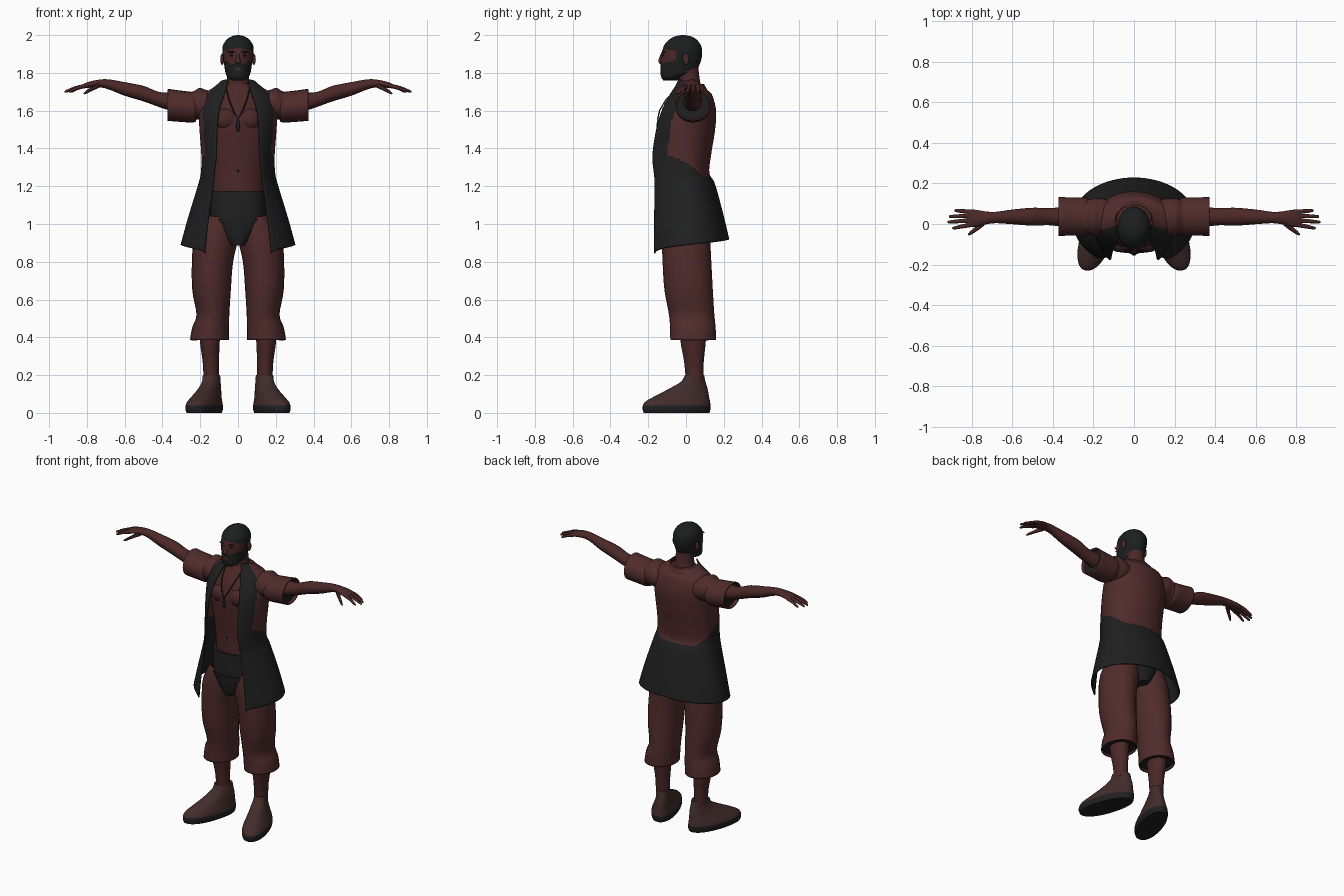
import bpy, bmesh
from math import sin, cos, pi, asin, radians
from mathutils import Matrix, Vector

if "Cube" in bpy.data.objects:
    bpy.data.objects.remove(bpy.data.objects["Cube"])


def material(name, r, g, b):
    m = bpy.data.materials.new(name)
    m.use_nodes = True
    m.diffuse_color = (r, g, b, 1)
    node = m.node_tree.nodes["Principled BSDF"]
    node.inputs["Base Color"].default_value = (r, g, b, 1)
    node.inputs["Roughness"].default_value = .8
    return m


SKIN = material("dark skin", .07, .021, .02)
CLOTH = material("maroon cloth", .08, .025, .024)
BLACK = material("black cloth", .014, .014, .014)
HAIR = material("black hair", .012, .013, .013)
SHOE = material("brown leather", .055, .026, .024)
parts = []


def finish(name, bm, mats, mirror=False, thick=0, rule=None):
    """Turn a bmesh into an object, colouring faces by a rule on their centre."""
    bmesh.ops.recalc_face_normals(bm, faces=bm.faces)
    if rule:
        for f in bm.faces:
            f.material_index = rule(f.calc_center_median())
    mesh = bpy.data.meshes.new(name)
    bm.to_mesh(mesh)
    bm.free()
    for m in mats:
        mesh.materials.append(m)
    ob = bpy.data.objects.new(name, mesh)
    bpy.context.collection.objects.link(ob)
    if mirror:
        ob.modifiers.new("Mirror", 'MIRROR').merge_threshold = .002
    if thick:
        s = ob.modifiers.new("Solidify", 'SOLIDIFY')
        s.thickness, s.offset = thick, 0
    parts.append(ob)
    return ob


def smooth_rows(rows, k):
    """Catmull-Rom interpolation between rows of values."""
    out = []
    for i in range(len(rows) - 1):
        a, b, c, d = (rows[max(0, min(len(rows) - 1, i + j))] for j in (-1, 0, 1, 2))
        for s in range(k):
            t = s / k
            out.append([q + t * ((r - p) + t * ((2*p - 5*q + 4*r - w) + t * (3*q - p - 3*r + w))) / 2
                        if s else q for p, q, r, w in zip(a, b, c, d)])
    return out + [list(rows[-1])]


def signed_pow(v, e):
    return abs(v) ** e * (1 if v > 0 else -1)


def loft(name, rings, mats, axis='z', n=24, k=4, p=2, caps=True, shear=0, **kw):
    """Skin rings of (x, y, z, radius, radius) placed across an axis."""
    u, v = {'z': ((1, 0, 0), (0, 1, 0)), 'x': ((0, 1, 0), (0, 0, 1))}[axis]
    u, v = Vector(u), Vector(v)
    bm = bmesh.new()
    loops = []
    for x, y, z, ru, rv in smooth_rows(rings, k):
        loop = []
        for i in range(n):
            a = 2 * pi * i / n
            co = Vector((x, y, z)) + u * ru * signed_pow(cos(a), 2 / p) + v * rv * signed_pow(sin(a), 2 / p)
            co.x -= shear * co.y
            loop.append(bm.verts.new(co))
        loops.append(loop)
    for lo, hi in zip(loops, loops[1:]):
        for i in range(n):
            bm.faces.new((lo[i], lo[(i + 1) % n], hi[(i + 1) % n], hi[i]))
    if caps:
        bm.faces.new(loops[0])
        bm.faces.new(loops[-1])
    return finish(name, bm, mats, **kw)


def ball(name, centre, size, mat, mirror=True):
    bm = bmesh.new()
    bmesh.ops.create_uvsphere(bm, u_segments=16, v_segments=10, radius=1,
                              matrix=Matrix.Translation(centre) @ Matrix.Diagonal((*size, 1)))
    finish(name, bm, [mat], mirror)


# Head with cropped hair and beard
def head_colour(c):
    x = abs(c.x)
    face = c.y < -.05 and 1.838 + .35 * x < c.z < 1.932 - .2 * x
    moustache = x < .03 and c.z < 1.847
    lips = x < .02 and c.y < -.1 and 1.814 < c.z < 1.824
    nape = c.y > 0 and c.z < 1.81
    return 0 if (face and not moustache) or lips or nape else 1


loft("head", [(0, -.085, 1.76, .03, .035), (0, -.075, 1.775, .053, .055), (0, -.045, 1.8, .066, .09),
              (0, -.032, 1.84, .073, .102), (0, -.025, 1.88, .079, .108), (0, -.02, 1.92, .083, .105),
              (0, -.018, 1.95, .078, .095), (0, -.016, 1.98, .056, .068), (0, -.016, 1.995, .028, .036),
              (0, -.016, 2, .006, .008)], [SKIN, HAIR], n=48, k=6, rule=head_colour)
loft("nose", [(0, -.122, 1.91, .007, .007), (0, -.131, 1.875, .011, .013), (0, -.133, 1.857, .016, .013),
              (0, -.126, 1.846, .01, .01)], [SKIN], n=12)
ball("eyebrow", (.034, -.119, 1.911), (.022, .009, .005), HAIR)
ball("eye", (.033, -.121, 1.892), (.012, .006, .005), HAIR)
ball("ear", (.084, 0, 1.872), (.01, .018, .03), SKIN)

# Neck and bare torso
loft("neck", [(0, .03, 1.64, .1, .07), (0, .022, 1.7, .076, .067), (0, .015, 1.75, .06, .06),
              (0, .01, 1.83, .055, .055)], [SKIN])
loft("torso", [(0, .01, 1.02, .145, .125), (0, 0, 1.18, .14, .123), (0, 0, 1.3, .15, .122),
               (0, 0, 1.42, .17, .13), (0, .005, 1.55, .183, .138), (0, .015, 1.64, .178, .12),
               (0, .025, 1.7, .13, .092), (0, .025, 1.74, .075, .07)], [SKIN], n=32)
ball("chest_muscle", (.062, -.095, 1.555), (.066, .045, .058), SKIN)
ball("navel", (0, -.122, 1.28), (.005, .004, .009), BLACK, False)

# Necklace and pendant
cu = bpy.data.curves.new("necklace", 'CURVE')
cu.dimensions, cu.bevel_depth = '3D', .0035
sp = cu.splines.new('POLY')
path = [(-.065, -.035, 1.73), (-.048, -.105, 1.66), (-.025, -.14, 1.6), (0, -.15, 1.555),
        (.025, -.14, 1.6), (.048, -.105, 1.66), (.065, -.035, 1.73)]
sp.points.add(len(path) - 1)
for pt, co in zip(sp.points, path):
    pt.co = (*co, 1)
cu.materials.append(BLACK)
bpy.context.collection.objects.link(bpy.data.objects.new("necklace", cu))
ball("pendant", (0, -.148, 1.52), (.01, .008, .032), BLACK, False)

# Arms, fingers and thumbs
loft("arm", [(.15, .035, 1.62, .07, .075), (.34, .035, 1.645, .05, .05), (.42, .036, 1.66, .042, .04),
             (.5, .036, 1.69, .044, .041), (.6, .035, 1.715, .036, .036), (.68, .032, 1.738, .028, .027),
             (.73, .03, 1.744, .032, .021), (.79, .028, 1.737, .043, .016), (.825, .028, 1.727, .041, .011)],
     [SKIN], 'x', mirror=True)
for finger, y0, x1, y1 in (("index", -.004, .895, -.02), ("middle", .018, .918, .01),
                           ("ring", .04, .912, .037), ("little", .06, .885, .066)):
    mid = (x1 + .8) / 2
    loft(finger + "_finger", [(.8, y0, 1.733, .011, .011), (mid, (y0 + y1) / 2, 1.721, .01, .01),
                              (x1 - .008, y1, 1.703, .007, .007), (x1, y1, 1.7, .002, .003)],
         [SKIN], 'x', n=10, mirror=True)
loft("thumb", [(.735, .012, 1.735, .018, .015), (.775, -.022, 1.715, .014, .012),
               (.805, -.044, 1.697, .01, .009), (.818, -.052, 1.69, .003, .003)],
     [SKIN], 'x', n=10, mirror=True)

# Short sleeves with turned-up cuffs
loft("sleeve", [(.11, .035, 1.625, .08, .07), (.17, .035, 1.63, .093, .08), (.205, .035, 1.637, .09, .083),
                (.24, .036, 1.625, .084, .076), (.3, .036, 1.625, .08, .072)], [CLOTH], 'x', mirror=True)
loft("sleeve_cuff", [(.225, .037, 1.616, .082, .07), (.245, .037, 1.618, .09, .077),
                     (.31, .037, 1.624, .09, .079), (.372, .037, 1.631, .092, .081)],
     [CLOTH], 'x', caps=False, mirror=True, thick=.008)
loft("sleeve_lining", [(.3, .037, 1.625, .085, .074), (.35, .037, 1.629, .088, .077)],
     [BLACK], 'x', k=1, mirror=True)

# Open coat: each row gives height, opening, half width, centre, front depth, back depth
rows = smooth_rows([(.845, .175, .3, .02, .23, .205), (1, .16, .262, .02, .235, .175),
                    (1.2, .133, .208, .01, .225, .14), (1.27, .125, .193, 0, .22, .12),
                    (1.36, .115, .19, 0, .22, .128), (1.5, .11, .2, 0, .185, .15),
                    (1.6, .1, .203, .01, .155, .145), (1.68, .075, .18, .02, .115, .115),
                    (1.73, .06, .125, .022, .085, .083), (1.765, .053, .09, .02, .07, .072)], 8)
bm = bmesh.new()
columns = 48
grid, angles = [], []
for z, opening, rx, cy, front, back in rows:
    start = asin(opening / rx)
    line = []
    for i in range(columns + 1):
        s = i / columns
        a = start + (pi - start) * s
        depth = front if cos(a) > 0 else back
        lift = .073 * s ** .5 * max(0, 1.25 - z) / .4 - .5 * s * max(0, z - 1.69)
        line.append(bm.verts.new((rx * sin(a), cy - depth * cos(a), z + lift)))
    grid.append(line)
    angles.append(start)
for j in range(len(rows) - 1):
    for i in range(columns):
        f = bm.faces.new((grid[j][i], grid[j][i + 1], grid[j + 1][i + 1], grid[j + 1][i]))
        a = angles[j] + (pi - angles[j]) * (i + .5) / columns
        skirt_top = 1.37 - .12 * max(0, min(1, (a - 1.1) / 1.3))
        lapel = a < 1.12
        f.material_index = 1 if lapel or f.calc_center_median().z < skirt_top else 0
finish("open_coat", bm, [CLOTH, BLACK], mirror=True, thick=.008)

# Waistband and crotch
loft("waistband", [(0, 0, .885, .04, .12), (0, 0, .93, .085, .13), (0, 0, 1, .135, .138),
                   (0, 0, 1.03, .145, .14), (0, 0, 1.1, .147, .137), (0, 0, 1.175, .147, .132)],
     [BLACK], p=2.6, n=32)
loft("belt_seam", [(0, 0, 1.012, .145, .143), (0, 0, 1.03, .149, .145)], [BLACK], p=2.6, n=32, k=1)

# Cropped trousers, with dark insides at the hem
loft("trouser_leg", [(.09, 0, 1.04, .08, .115), (.115, 0, .93, .112, .123), (.135, .005, .8, .105, .125),
                     (.14, .014, .65, .098, .124), (.133, .03, .52, .083, .116), (.145, .036, .45, .094, .117),
                     (.151, .038, .385, .099, .117)], [CLOTH], caps=False, mirror=True, thick=.008)
loft("trouser_lining", [(.15, .038, .4, .094, .112), (.148, .037, .43, .09, .11)],
     [BLACK], k=1, mirror=True)

# Shins and shoes
loft("shin", [(.148, .038, .45, .056, .07), (.149, .038, .37, .052, .066), (.144, .042, .27, .043, .052),
              (.142, .045, .17, .04, .046)], [SKIN], mirror=True)
loft("shoe", [(.165, -.05, 0, .077, .174), (.165, -.05, .025, .083, .18), (.164, -.046, .055, .078, .174),
              (.16, -.025, .085, .066, .147), (.154, .01, .125, .053, .105), (.152, .038, .165, .045, .065),
              (.153, .045, .2, .043, .051)], [SHOE, BLACK], p=2.2, shear=.28, n=32, mirror=True,
     rule=lambda c: 1 if c.z < .038 else 0)

# Smooth shading with crisp edges
bpy.ops.object.select_all(action='DESELECT')
for ob in parts:
    ob.select_set(True)
bpy.context.view_layer.objects.active = parts[0]
bpy.ops.object.shade_smooth_by_angle(angle=radians(45))
